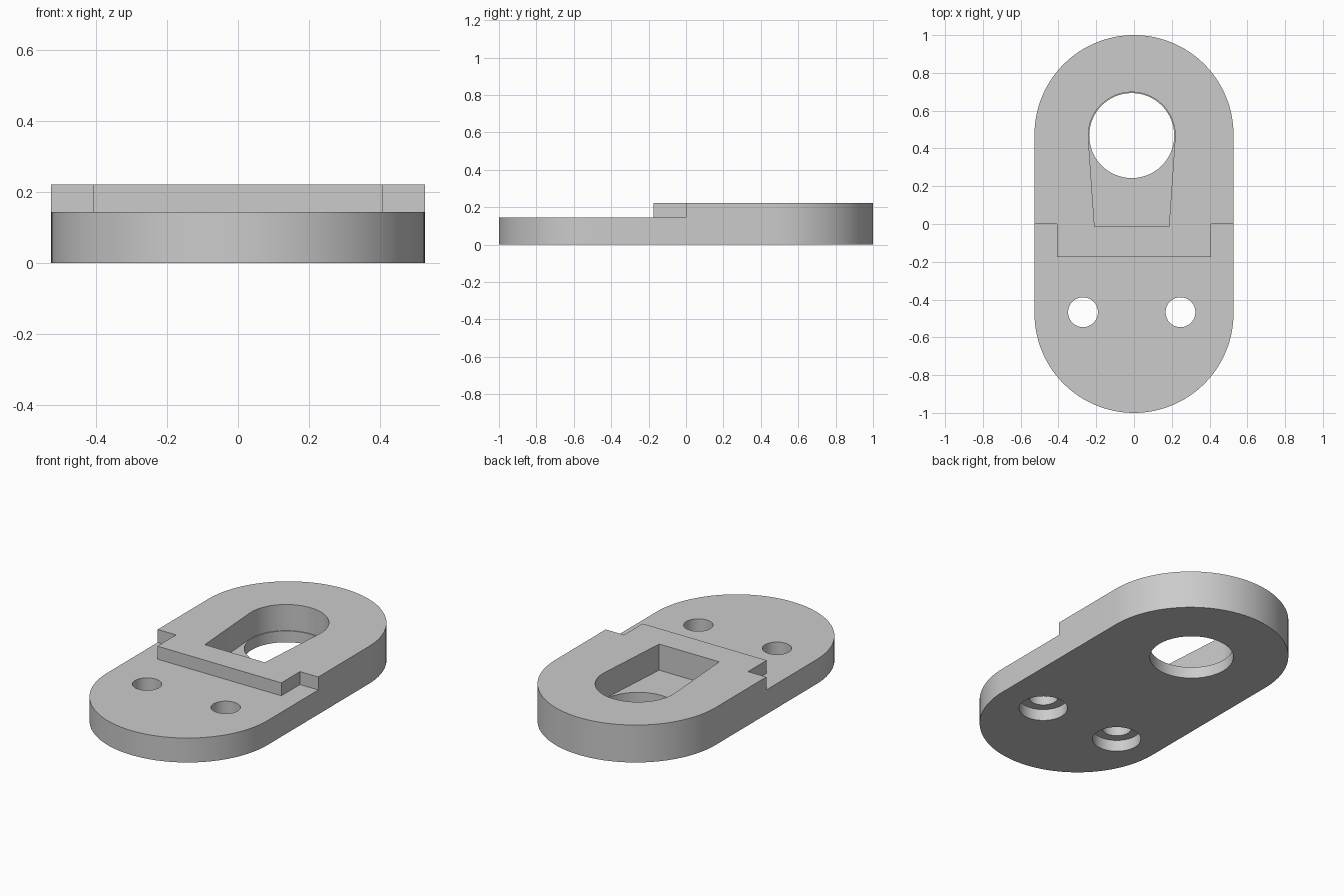
import bpy, bmesh
from math import sin, cos, radians

if "Cube" in bpy.data.objects:
    bpy.data.objects.remove(bpy.data.objects["Cube"])

HEIGHT = 0.222      # raised rear half
LOW = 0.145         # lower front half
FLOOR = 0.067       # pocket floor and counterbore depth
RADIUS = 0.527
SHIFT = -0.012      # holes sit slightly off centre


def arc(cx, cy, r, start, end, steps):
    """Points on a counter-clockwise arc, both ends included."""
    angles = [radians(start + (end - start) * i / steps) for i in range(steps + 1)]
    return [(cx + r * cos(a), cy + r * sin(a)) for a in angles]


def circle(cx, cy, r):
    return arc(cx, cy, r, 0, 360, 64)[:-1]


def prism(name, outline, z0, z1):
    """Extrude a closed outline from z0 to z1."""
    bm = bmesh.new()
    face = bm.faces.new([bm.verts.new((x, y, z0)) for x, y in outline])
    top = bmesh.ops.extrude_face_region(bm, geom=[face])["geom"]
    verts = [v for v in top if isinstance(v, bmesh.types.BMVert)]
    bmesh.ops.translate(bm, verts=verts, vec=(0, 0, z1 - z0))
    bmesh.ops.recalc_face_normals(bm, faces=bm.faces)
    mesh = bpy.data.meshes.new(name)
    bm.to_mesh(mesh)
    bm.free()
    obj = bpy.data.objects.new(name, mesh)
    bpy.context.collection.objects.link(obj)
    return obj


def cut(target, outline, z0, z1):
    """Subtract an extruded outline, then discard the cutter."""
    cutter = prism("cutter", outline, z0, z1)
    cutter.hide_render = True
    mod = target.modifiers.new("cut", "BOOLEAN")
    mod.operation, mod.solver, mod.object = "DIFFERENCE", "EXACT", cutter
    bpy.ops.object.modifier_apply(modifier=mod.name)
    bpy.data.objects.remove(cutter)


# Round-ended plate
end = 1 - RADIUS
plate = prism("bracket_plate",
              arc(0, end, RADIUS, 0, 180, 64) + arc(0, -end, RADIUS, 180, 360, 64),
              0, HEIGHT)
bpy.ops.object.select_all(action="DESELECT")
bpy.context.view_layer.objects.active = plate
plate.select_set(True)

# Lowered front half, leaving a rectangular tab
tab, front = 0.407, -0.175
cut(plate, [(-0.7, 0), (-0.7, -1.2), (0.7, -1.2), (0.7, 0),
            (tab, 0), (tab, front), (-tab, front), (-tab, 0)], LOW, 0.4)

# Tapered keyhole pocket with a round hole through its floor
cut(plate, arc(SHIFT, 0.468, 0.23, -4, 184, 64)
    + [(SHIFT - 0.197, -0.013), (SHIFT + 0.197, -0.013)], FLOOR, 0.4)
cut(plate, circle(SHIFT, 0.468, 0.225), -0.1, 0.3)

# Screw holes, counterbored from below
for side in (-1, 1):
    x = SHIFT + side * 0.258
    cut(plate, circle(x, -0.467, 0.079), -0.1, 0.3)
    cut(plate, circle(x, -0.467, 0.13), -0.1, FLOOR)

# Colour and shading
grey = bpy.data.materials.new("plain_grey")
grey.use_nodes = True
colour = (0.6, 0.6, 0.6, 1)
grey.diffuse_color = colour
grey.node_tree.nodes["Principled BSDF"].inputs["Base Color"].default_value = colour
plate.data.materials.clear()
plate.data.materials.append(grey)
bpy.ops.object.shade_smooth_by_angle(angle=radians(30))
